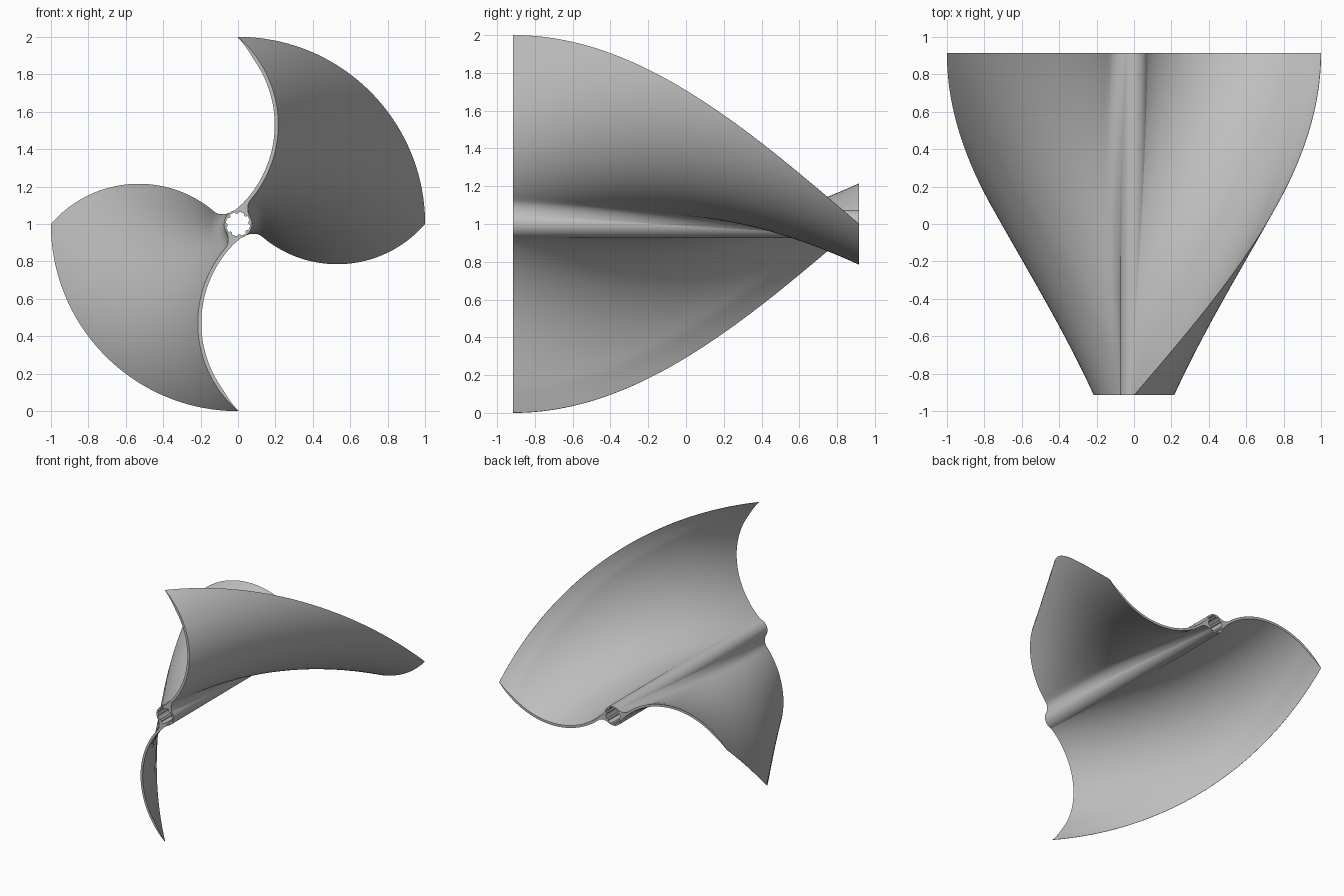
import bpy, bmesh
from math import sin, cos, pi, radians
from mathutils import Vector

cube = bpy.data.objects.get("Cube")
if cube:
    bpy.data.objects.remove(cube, do_unlink=True)

HALF = 0.915      # half length along y
AXIS_Z = 1.0      # height of the shaft axis
HUB_R = 0.075
STEPS = 72

grey = bpy.data.materials.new("plain grey")
grey.use_nodes = True
colour = (0.52, 0.52, 0.52, 1)
grey.diffuse_color = colour
grey.node_tree.nodes["Principled BSDF"].inputs["Base Color"].default_value = colour


def finish(name, bm):
    bmesh.ops.recalc_face_normals(bm, faces=bm.faces)
    mesh = bpy.data.meshes.new(name)
    bm.to_mesh(mesh)
    bm.free()
    mesh.materials.append(grey)
    obj = bpy.data.objects.new(name, mesh)
    bpy.context.collection.objects.link(obj)
    bpy.ops.object.select_all(action='DESELECT')
    obj.select_set(True)
    bpy.context.view_layer.objects.active = obj
    bpy.ops.object.shade_smooth_by_angle(angle=radians(35))


def sweep(bm, outline, steps, start=0.0, twist=0.0):
    """Sweep a closed (x, z) outline along y, turning it as it goes."""
    rings = []
    for i in range(steps + 1):
        t = i / steps
        a = start + twist * t
        rings.append([bm.verts.new((x * cos(a) + z * sin(a), HALF * (2 * t - 1),
                                    AXIS_Z - x * sin(a) + z * cos(a)))
                      for x, z in outline])
    n = len(outline)
    for r0, r1 in zip(rings, rings[1:]):
        for j in range(n):
            k = (j + 1) % n
            bm.faces.new((r0[j], r0[k], r1[k], r1[j]))
    return rings[0], rings[-1]


def bezier(a, b, c, n=8):
    a, b, c = Vector(a), Vector(b), Vector(c)
    return [a * (1 - t) ** 2 + b * 2 * t * (1 - t) + c * t * t
            for t in (i / n for i in range(1, n + 1))]


# Blade section: a thin arc, pointed at the tip, flared into the hub
centre, arc_r, tip_a, root_a = Vector((-0.405, 0.53)), 0.62, 49.3, -41
outer, inner = [], []
for i in range(37):
    s = i / 36
    a = radians(tip_a + (root_a - tip_a) * s)
    direction = Vector((cos(a), sin(a)))
    thickness = 0.019 * min(1, 0.1 + s * 6)
    outer.append(centre + direction * arc_r)
    inner.append(centre + direction * (arc_r - thickness))
outer += bezier(outer[-1], (0.04, 0.085), (0.066, 0.03))
inner += bezier(inner[-1], (0.005, 0.085), (-0.045, 0.055))
root = [Vector((cos(a), sin(a))) * 0.071
        for a in (radians(24 + 15 * i) for i in range(1, 7))]
section = outer + root + inner[::-1]

for name, start in (("upper_blade", 0), ("lower_blade", pi)):
    bm = bmesh.new()
    for cap in sweep(bm, section, STEPS, start, pi / 2):
        bm.faces.new(cap)
    finish(name, bm)

# Hub tube with eight small ribs inside the bore
count = 96
wall, bore = [], []
for i in range(count):
    a = 2 * pi * i / count
    r = 0.056 if i % 12 < 4 else 0.065
    wall.append((HUB_R * cos(a), HUB_R * sin(a)))
    bore.append((r * cos(a), r * sin(a)))
bm = bmesh.new()
wall_ends = sweep(bm, wall, 1)
bore_ends = sweep(bm, bore, 1)
for w, b in zip(wall_ends, bore_ends):
    for j in range(count):
        k = (j + 1) % count
        bm.faces.new((w[j], w[k], b[k], b[j]))
finish("hub_tube", bm)
